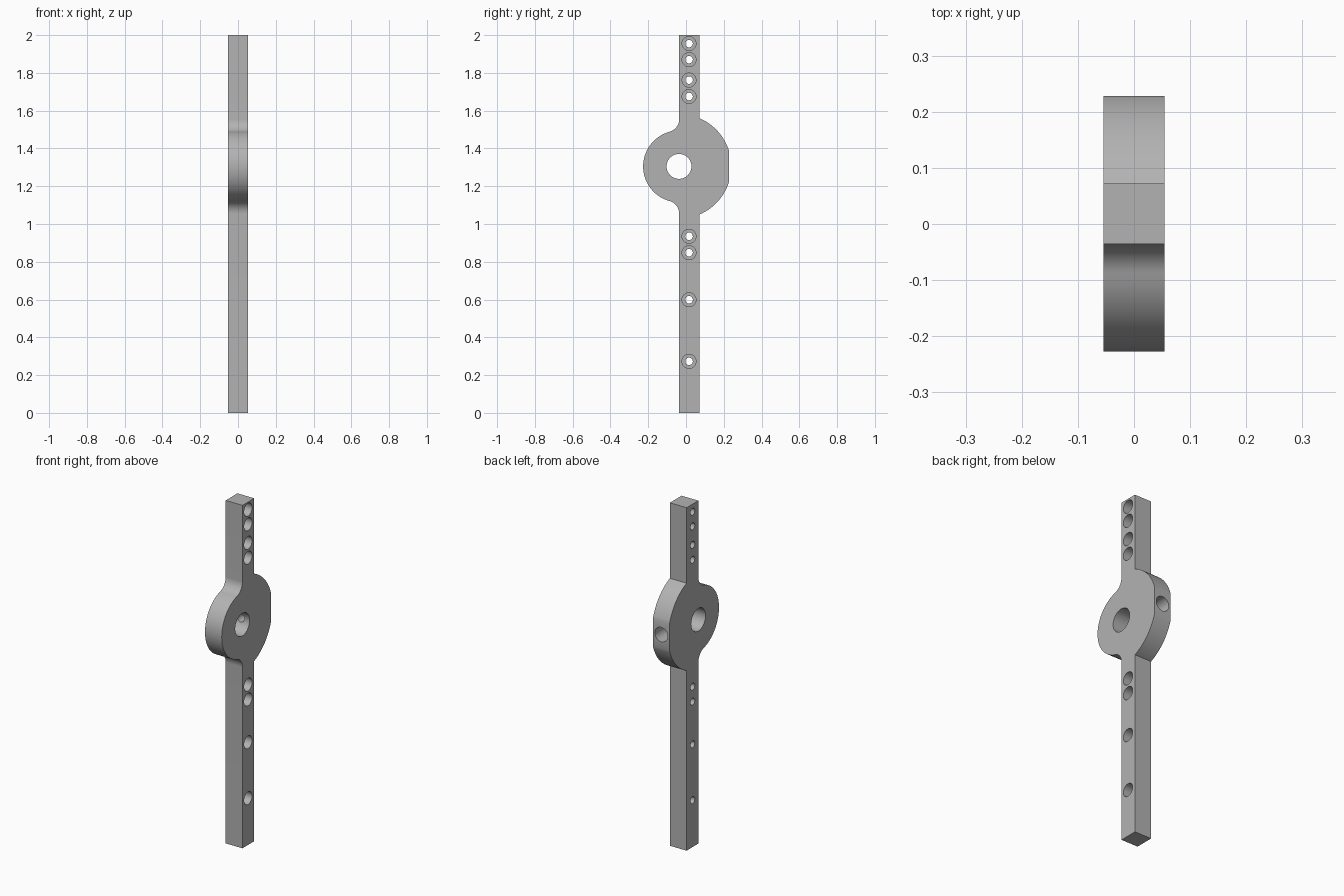
import bpy, bmesh
from math import cos, sin, pi, atan2, acos, asin, sqrt
from mathutils import Matrix, Vector

old = bpy.data.objects.get("Cube")
if old:
    bpy.data.objects.remove(old, do_unlink=True)

HALF = 0.054                      # half thickness in x
FRONT, BACK = -0.036, 0.072       # bar faces in y
HUB_Y, HUB_Z = -0.037, 1.305      # hub centre
R_FRONT, R_BACK, FLAT = 0.19, 0.277, 0.228
FILLET = 0.07

metal = bpy.data.materials.new("grey metal")
metal.use_nodes = True
GREY = (0.45, 0.45, 0.45, 1)
metal.diffuse_color = GREY
metal.node_tree.nodes["Principled BSDF"].inputs["Base Color"].default_value = GREY


def make_object(name, bm):
    bmesh.ops.recalc_face_normals(bm, faces=bm.faces)
    mesh = bpy.data.meshes.new(name)
    bm.to_mesh(mesh)
    bm.free()
    mesh.materials.append(metal)
    obj = bpy.data.objects.new(name, mesh)
    bpy.context.collection.objects.link(obj)
    return obj


def arc(cy, cz, r, a0, a1, n):
    return [(cy + r * cos(a0 + (a1 - a0) * i / n), cz + r * sin(a0 + (a1 - a0) * i / n))
            for i in range(n + 1)]


def lathe_cutter(origin, direction, stations, sides=32):
    """Closed stepped cylinder: stations are (distance along axis, radius)."""
    bm = bmesh.new()
    turn = Vector((0, 0, 1)).rotation_difference(Vector(direction)).to_matrix().to_4x4()
    place = Matrix.Translation(origin) @ turn
    rings = [[bm.verts.new(place @ Vector((r * cos(2 * pi * i / sides), r * sin(2 * pi * i / sides), d)))
              for i in range(sides)] for d, r in stations]
    bm.faces.new(rings[0])
    bm.faces.new(rings[-1])
    for a, b in zip(rings, rings[1:]):
        for i in range(sides):
            j = (i + 1) % sides
            bm.faces.new((a[i], a[j], b[j], b[i]))
    obj = make_object("hole_cutter", bm)
    obj.hide_render = True
    return obj


# Upper half of the hub outline, from its front point round to the back flat
fil_y = FRONT - FILLET
fil_dz = sqrt((R_FRONT + FILLET) ** 2 - (fil_y - HUB_Y) ** 2)
touch = atan2(fil_dz, fil_y - HUB_Y)
front_arc = arc(HUB_Y, 0, R_FRONT, pi, touch, 24)
fillet_arc = arc(fil_y, fil_dz, FILLET, touch - pi, 0, 14)[1:]
back_arc = arc(HUB_Y, 0, R_BACK, acos((BACK - HUB_Y) / R_BACK), acos((FLAT - HUB_Y) / R_BACK), 16)

front_half = front_arc + fillet_arc
top = [(FRONT, 2 - HUB_Z), (BACK, 2 - HUB_Z)]
bottom = [(BACK, -HUB_Z), (FRONT, -HUB_Z)]
mirrored = lambda pts: [(y, -z) for y, z in reversed(pts)]
outline = front_half + top + back_arc + mirrored(back_arc) + bottom + mirrored(front_half)[:-1]

# Arm and hub as one extruded plate
bm = bmesh.new()
face = bm.faces.new([bm.verts.new((-HALF, y, z + HUB_Z)) for y, z in outline])
grown = bmesh.ops.extrude_face_region(bm, geom=[face])["geom"]
bmesh.ops.translate(bm, vec=(2 * HALF, 0, 0), verts=[g for g in grown if isinstance(g, bmesh.types.BMVert)])
arm = make_object("hub_arm", bm)

# Counterbored screw holes, the shaft bore, and the set screw hole in the flat
cutters = [lathe_cutter((0, 0.016, z), (1, 0, 0),
                        [(-0.1, 0.02), (-0.02, 0.02), (-0.02, 0.037), (0.1, 0.037)])
           for z in (1.955, 1.87, 1.762, 1.675, 0.935, 0.848, 0.599, 0.273)]
cutters.append(lathe_cutter((0, HUB_Y, HUB_Z), (1, 0, 0), [(-0.1, 0.066), (0.1, 0.066)], 48))
cutters.append(lathe_cutter((0, 0, HUB_Z), (0, 1, 0),
                            [(-0.03, 0.023), (0.1, 0.023), (0.1, 0.042), (0.3, 0.042)]))

bpy.context.view_layer.objects.active = arm
arm.select_set(True)
for cutter in cutters:
    mod = arm.modifiers.new("hole", "BOOLEAN")
    mod.operation = "DIFFERENCE"
    mod.solver = "EXACT"
    mod.object = cutter
    bpy.ops.object.modifier_apply(modifier=mod.name)
    bpy.data.objects.remove(cutter, do_unlink=True)

bpy.ops.object.select_all(action="DESELECT")
arm.select_set(True)
bpy.ops.object.shade_smooth_by_angle(angle=pi / 6)
